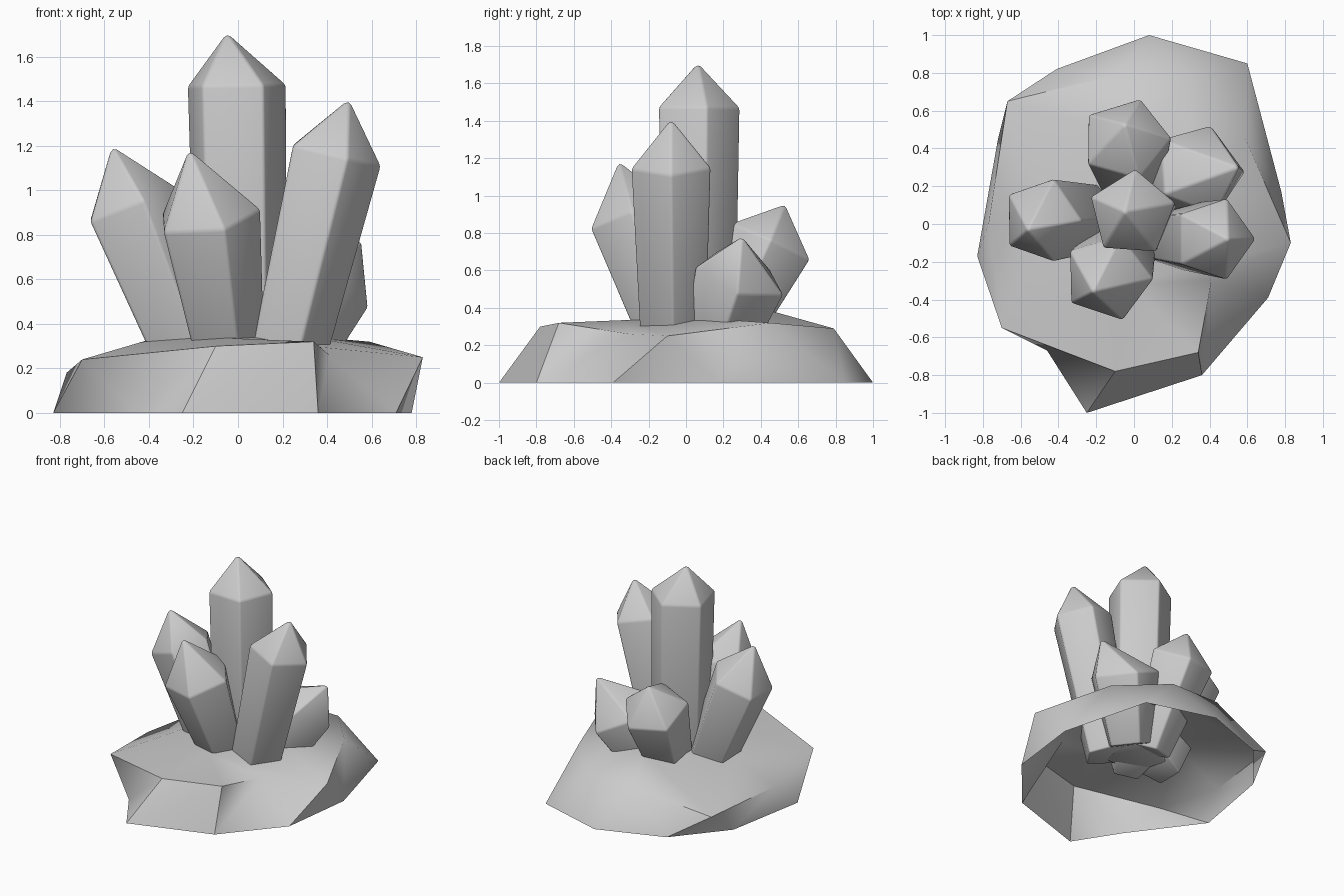
import bpy, bmesh, math
from mathutils import Vector

if "Cube" in bpy.data.objects:
    bpy.data.objects.remove(bpy.data.objects["Cube"])


def finish(bm, name, angle, bevel=0):
    bmesh.ops.recalc_face_normals(bm, faces=bm.faces)
    mesh = bpy.data.meshes.new(name)
    bm.to_mesh(mesh)
    bm.free()
    ob = bpy.data.objects.new(name, mesh)
    bpy.context.collection.objects.link(ob)
    bpy.ops.object.select_all(action='DESELECT')
    ob.select_set(True)
    bpy.context.view_layer.objects.active = ob
    if bevel:
        mod = ob.modifiers.new("soft_edges", 'BEVEL')
        mod.width, mod.segments = bevel, 2
        mod.limit_method = 'ANGLE'
        bpy.ops.object.modifier_apply(modifier=mod.name)
    bpy.ops.object.shade_smooth_by_angle(angle=math.radians(angle))
    return ob


def crystal(name, base, shoulder, tip, r_base, r_top, phase=0):
    """Five-sided tapered prism along an axis, ending in a point."""
    base, shoulder, tip = Vector(base), Vector(shoulder), Vector(tip)
    rot = Vector((0, 0, 1)).rotation_difference(shoulder - base)
    # carry the root down inside the rock
    t = (base.z - 0.13) / (shoulder.z - base.z)
    root = base + (base - shoulder) * t
    r_root = r_base - (r_top - r_base) * t
    bm = bmesh.new()
    rings = []
    for c, r in ((root, r_root), (shoulder, r_top)):
        rings.append([bm.verts.new(c + rot @ Vector((
            r * math.cos(math.radians(phase + 72 * i)),
            r * math.sin(math.radians(phase + 72 * i)), 0))) for i in range(5)])
    peak = bm.verts.new(tip)
    a, b = rings
    bm.faces.new(a[::-1])
    for i in range(5):
        k = (i + 1) % 5
        bm.faces.new((a[i], a[k], b[k], b[i]))
        bm.faces.new((b[i], b[k], peak))
    return finish(bm, name, 45, 0.012)


def stitch(bm, a, b, bias=0.16):
    """Triangle strip between two closed rings, matched by angle round z."""
    def angles(ring):
        ring.sort(key=lambda v: math.atan2(v.co.y, v.co.x))
        ang = [math.atan2(v.co.y, v.co.x) for v in ring]
        return ang + [ang[0] + 2 * math.pi, 99]
    aa, bb = angles(a), angles(b)
    i = j = 0
    while i < len(a) or j < len(b):
        va, vb = a[i % len(a)], b[j % len(b)]
        if j >= len(b) or (i < len(a) and aa[i + 1] < bb[j + 1] - bias):
            i += 1
            bm.faces.new((va, a[i % len(a)], vb))
        else:
            j += 1
            bm.faces.new((va, b[j % len(b)], vb))


# Rock base: open shell of foot outline, rim and a flat crown
foot = [(0.08, 1.0), (0.60, 0.85), (0.78, 0.17), (0.71, -0.39), (0.36, -0.80),
        (-0.25, -1.0), (-0.46, -0.67), (-0.83, -0.17), (-0.72, 0.45), (-0.41, 0.82)]
rim = [(0.83, -0.10, 0.25), (0.59, 0.45, 0.32), (0.30, 0.79, 0.29), (-0.10, 0.79, 0.29),
       (-0.67, 0.65, 0.16), (-0.77, 0.0, 0.18), (-0.70, -0.55, 0.24),
       (-0.10, -0.78, 0.30), (0.34, -0.68, 0.32), (0.41, -0.30, 0.26)]
crown = [(0.30, 0.10, 0.345), (0.05, 0.45, 0.385), (-0.36, 0.05, 0.34), (-0.03, -0.32, 0.335)]
bm = bmesh.new()
low = [bm.verts.new((x, y, 0.0)) for x, y in foot]
mid = [bm.verts.new(p) for p in rim]
top = [bm.verts.new(p) for p in crown]
stitch(bm, low, mid)
stitch(bm, mid, top, 0)
bm.faces.new(top)
finish(bm, "rock_base", 50)

# Crystals: base centre, shoulder centre, tip, base and shoulder radius, phase
crystal("centre_crystal", (0.01, 0.05, 0.34), (-0.01, 0.055, 1.47), (-0.05, 0.065, 1.71), 0.22, 0.235, 14)
crystal("right_crystal", (0.23, -0.07, 0.34), (0.425, -0.08, 1.16), (0.50, -0.08, 1.41), 0.19, 0.225)
crystal("front_crystal", (-0.06, -0.12, 0.34), (-0.14, -0.285, 0.88), (-0.22, -0.36, 1.185), 0.18, 0.245)
crystal("left_crystal", (-0.255, 0.03, 0.34), (-0.49, 0.02, 0.93), (-0.565, -0.03, 1.20), 0.19, 0.23)
crystal("back_right_crystal", (0.23, 0.20, 0.30), (0.345, 0.29, 0.57), (0.555, 0.30, 0.78), 0.21, 0.26)
crystal("back_crystal", (-0.02, 0.27, 0.36), (-0.045, 0.45, 0.75), (-0.05, 0.53, 0.955), 0.185, 0.245)
